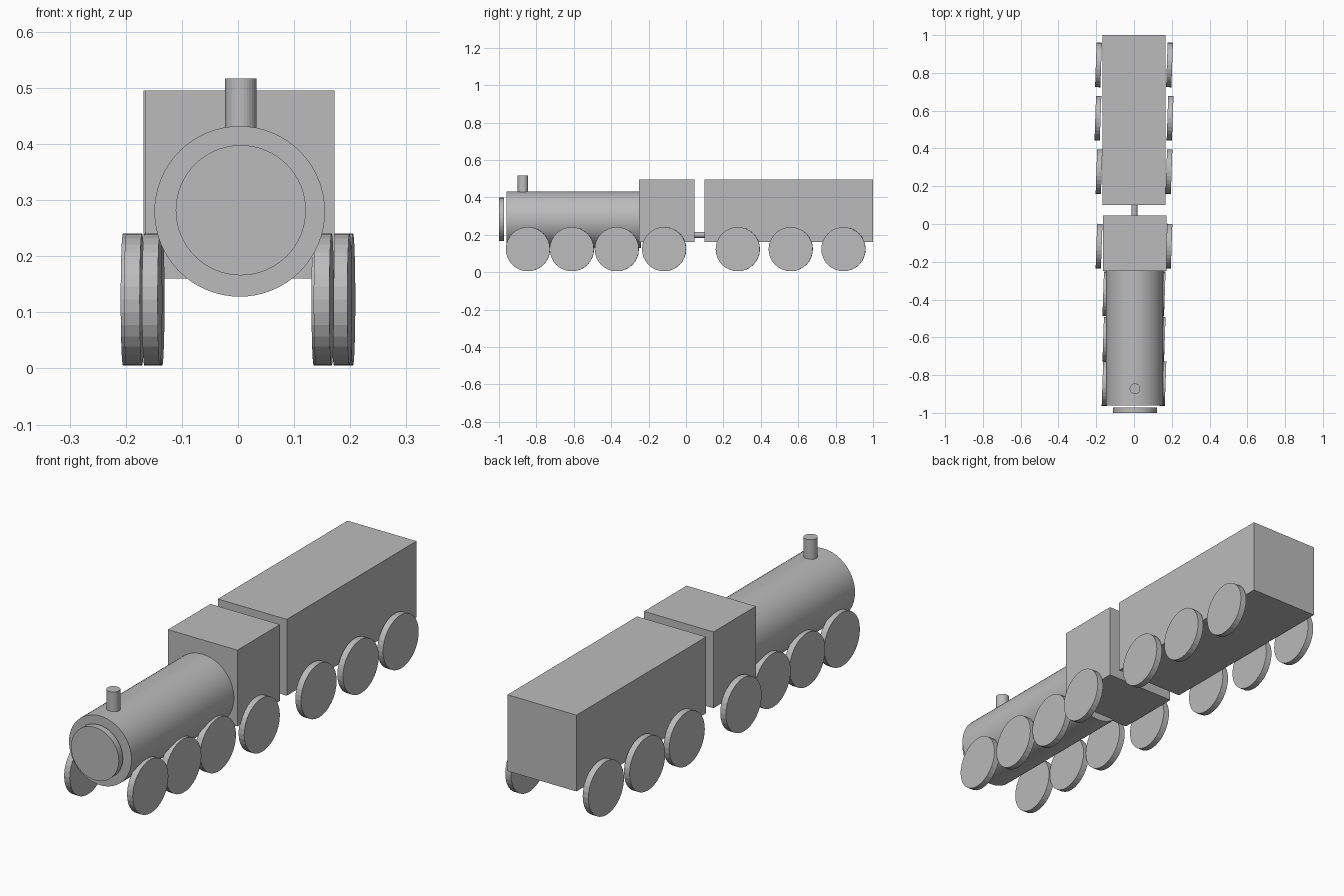
import bpy
import math
from mathutils import Matrix

if "Cube" in bpy.data.objects:
    bpy.data.objects.remove(bpy.data.objects["Cube"], do_unlink=True)

GREY = (0.5, 0.5, 0.5, 1)
grey = bpy.data.materials.new("plain_grey")
grey.use_nodes = True
grey.diffuse_color = GREY
grey.node_tree.nodes["Principled BSDF"].inputs["Base Color"].default_value = GREY


def finish(name):
    obj = bpy.context.object
    obj.name = name
    obj.data.materials.append(grey)
    return obj


def box(name, low, high):
    bpy.ops.mesh.primitive_cube_add(
        size=1, location=[(a + b) / 2 for a, b in zip(low, high)])
    obj = finish(name)
    obj.data.transform(Matrix.Diagonal([b - a for a, b in zip(low, high)] + [1]))
    return obj


def cylinder(name, centre, radius, length, axis, sides=32, yaw=0):
    turn = {"x": (0, math.pi / 2, math.radians(yaw)),
            "y": (math.pi / 2, 0, 0), "z": (0, 0, 0)}[axis]
    bpy.ops.mesh.primitive_cylinder_add(
        vertices=sides, radius=radius, depth=length, location=centre, rotation=turn)
    return finish(name)


# Engine: boiler, front plate, chimney and cab
boiler = cylinder("boiler", (0.003, -0.6, 0.28), 0.152, 0.72, "y", 64)
cylinder("boiler_front_plate", (0.005, -0.986, 0.282), 0.116, 0.028, "y", 64)
cylinder("chimney", (0.005, -0.872, 0.46), 0.028, 0.114, "z")
box("cab", (-0.165, -0.25, 0.16), (0.172, 0.045, 0.495))

# Wagon and its coupling
box("wagon", (-0.168, 0.1, 0.16), (0.167, 1.0, 0.495))
cylinder("coupling", (0.003, 0.073, 0.199), 0.016, 0.09, "y")

# Wheels: position along the train, distance out to each side
wheels = [("engine_front", -0.845, 0.153), ("engine_middle", -0.61, 0.149),
          ("engine_rear", -0.37, 0.149), ("cab", -0.117, 0.185),
          ("wagon_front", 0.277, 0.185), ("wagon_middle", 0.56, 0.191),
          ("wagon_rear", 0.842, 0.188)]
for part, y, out in wheels:
    for side, sign in (("left", 1), ("right", -1)):
        cylinder(f"{part}_wheel_{side}", (sign * out, y, 0.123), 0.118, 0.028,
                 "x", yaw=-2)

# Soft shading on the boiler keeps its flat ends crisp
bpy.ops.object.select_all(action="DESELECT")
boiler.select_set(True)
bpy.context.view_layer.objects.active = boiler
bpy.ops.object.shade_smooth_by_angle()
